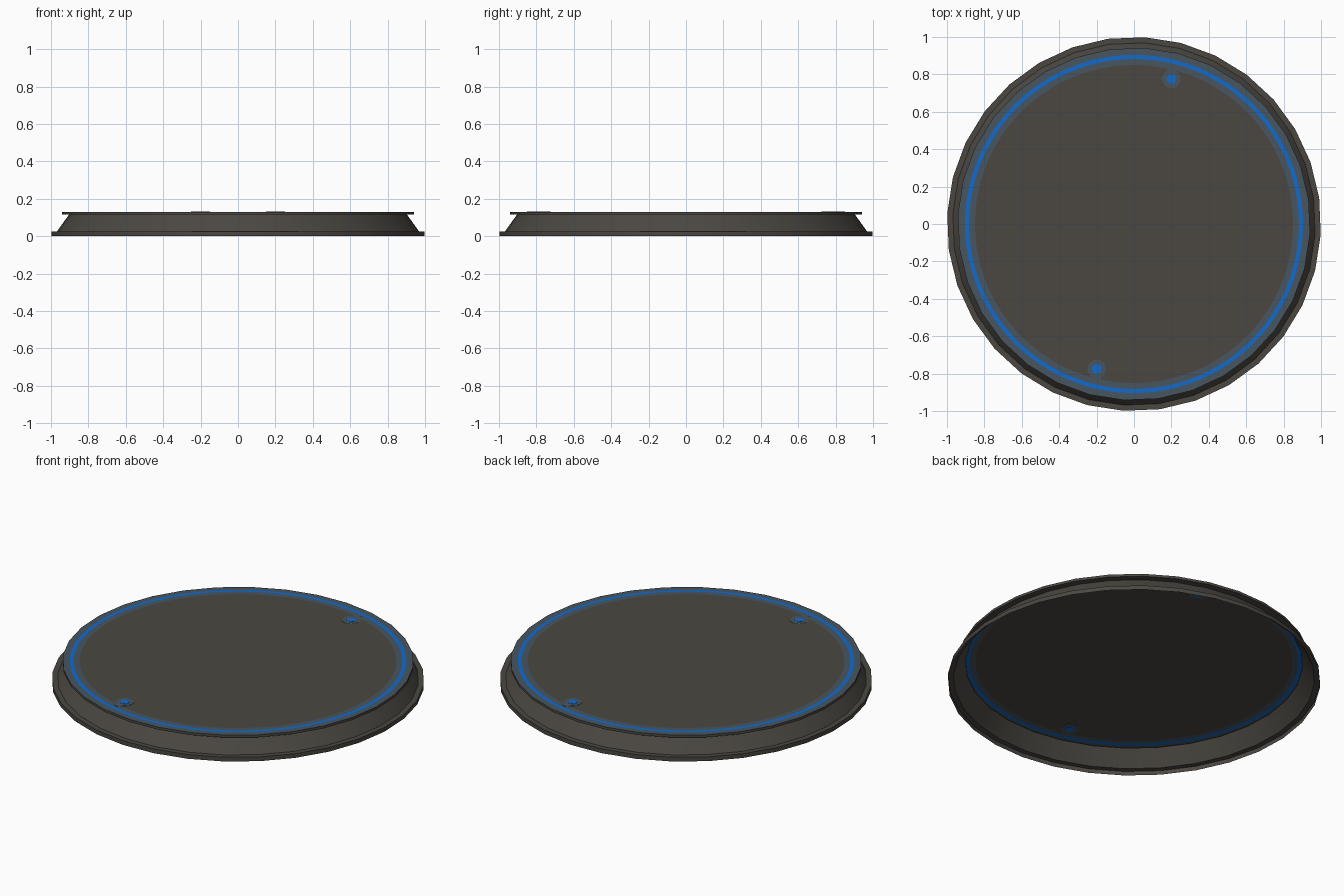
import bpy, bmesh, math

if "Cube" in bpy.data.objects:
    bpy.data.objects.remove(bpy.data.objects["Cube"])

SIDES = 32
OFFSET = math.radians(-3.25)


def material(name, rgb):
    m = bpy.data.materials.new(name)
    m.diffuse_color = (*rgb, 1)
    m.use_nodes = True
    m.node_tree.nodes["Principled BSDF"].inputs["Base Color"].default_value = m.diffuse_color
    return m


METAL = material("dark_warm_grey", (0.070, 0.064, 0.054))
HALO = material("blue_grey", (0.065, 0.089, 0.114))
BLUE = material("bright_blue", (0.006, 0.145, 0.60))


def finish(bm, name, mats, smooth=False):
    me = bpy.data.meshes.new(name)
    bm.to_mesh(me)
    bm.free()
    ob = bpy.data.objects.new(name, me)
    bpy.context.collection.objects.link(ob)
    for m in mats:
        me.materials.append(m)
    if smooth:
        bpy.context.view_layer.objects.active = ob
        ob.select_set(True)
        bpy.ops.object.shade_smooth_by_angle(angle=math.radians(30))
        ob.select_set(False)
    return ob


def ring(bm, r, z, n, polygon=False):
    """Circle of n points; polygon=True keeps them on the 32-sided outline."""
    step = 2 * math.pi / SIDES
    vs = []
    for i in range(n):
        a = 2 * math.pi * i / n
        k = r
        if polygon:
            k = r * math.cos(step / 2) / math.cos(a % step - step / 2)
        vs.append(bm.verts.new((k * math.cos(a + OFFSET), k * math.sin(a + OFFSET), z)))
    return vs


def bridge(bm, a, b, mat=0):
    n = len(a)
    for i in range(n):
        j = (i + 1) % n
        bm.faces.new((a[i], a[j], b[j], b[i])).material_index = mat


# hollow body: foot rim, sloped skirt, overhanging lip
bm = bmesh.new()
profile = [(1.0, 0), (1.0, 0.025), (0.97, 0.025), (0.905, 0.115),
           (0.943, 0.115), (0.943, 0.13)]
loops = [ring(bm, r, z, SIDES) for r, z in profile]
for a, b in zip(loops, loops[1:]):
    bridge(bm, a, b)
finish(bm, "pad_body", [METAL], smooth=True)

# top sheet with the glowing ring cut into it
bm = bmesh.new()
N = SIDES * 3
loops = [ring(bm, 0.943, 0.13, N, True)] + [ring(bm, r, 0.13, N) for r in (0.904, 0.882, 0.85)]
for a, b, m in zip(loops, loops[1:], (1, 2, 1)):
    bridge(bm, a, b, m)
bm.faces.new(loops[-1]).material_index = 0
finish(bm, "top_sheet", [METAL, HALO, BLUE])


# thin painted marks, visible from both sides of the sheet
def plate(name, pts, half, mat):
    bm = bmesh.new()
    lo = [bm.verts.new((x, y, 0.13 - half)) for x, y in pts]
    hi = [bm.verts.new((x, y, 0.13 + half)) for x, y in pts]
    bridge(bm, lo, hi)
    bm.faces.new(lo[::-1])
    bm.faces.new(hi)
    finish(bm, name, [mat])


def circle(x, y, r, n):
    return [(x + r * math.cos(2 * math.pi * i / n), y + r * math.sin(2 * math.pi * i / n))
            for i in range(n)]


for side, s in (("back", 1), ("front", -1)):
    x, y = 0.2 * s, 0.775 * s
    plate(side + "_dot_halo", circle(x, y, 0.05, 16), 0.001, HALO)
    plate(side + "_dot", circle(x, y, 0.026, 12), 0.002, BLUE)
    neck = [(0.18, 0.80), (0.22, 0.80), (0.22, 0.84), (0.18, 0.85)]
    plate(side + "_dot_neck", [(px * s, py * s) for px, py in neck], 0.0008, HALO)
